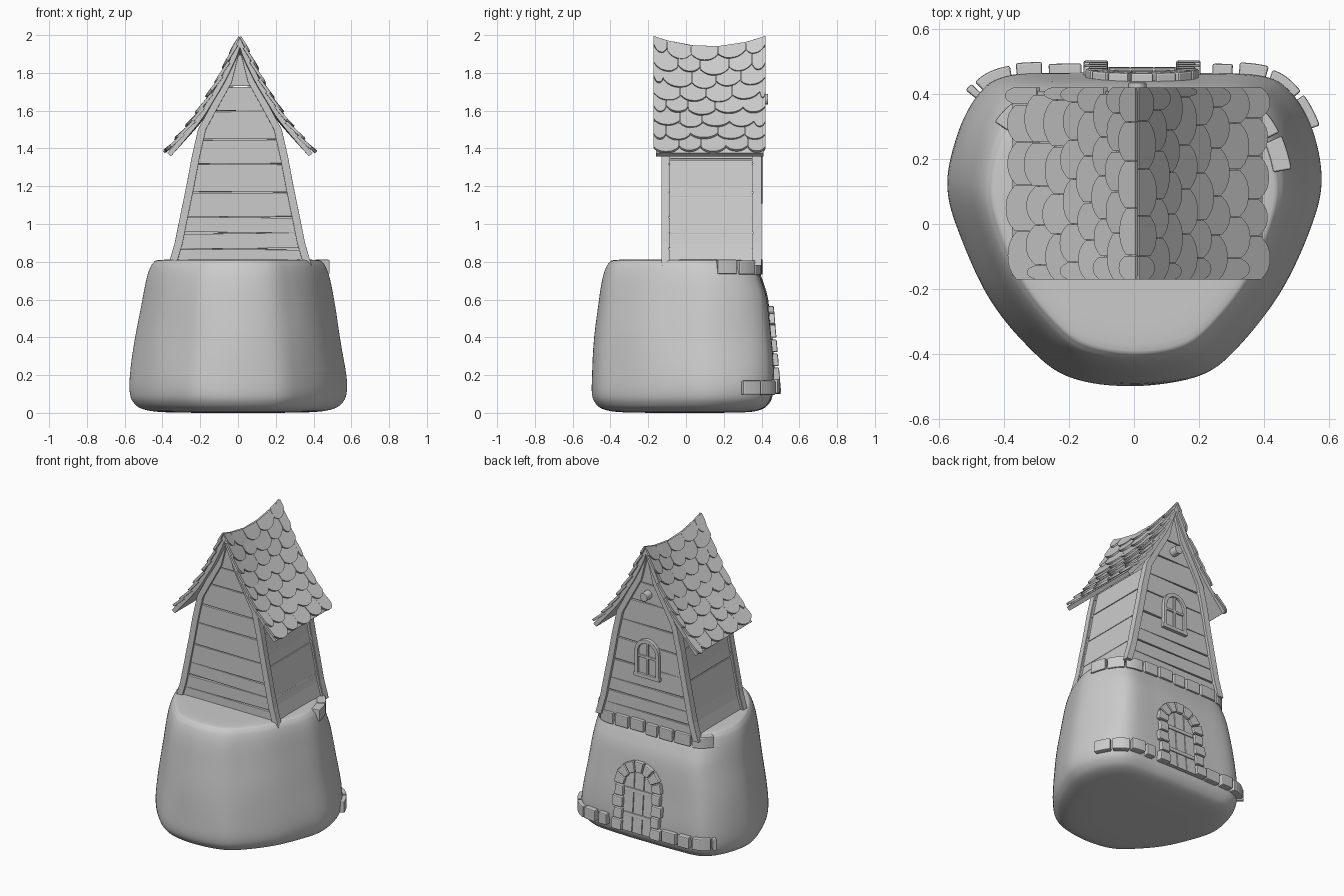
import bpy, bmesh, math, random
from mathutils import Vector, noise

if "Cube" in bpy.data.objects:
    bpy.data.objects.remove(bpy.data.objects["Cube"])

random.seed(4)
grey = bpy.data.materials.new("plain grey")
grey.diffuse_color = (0.6, 0.6, 0.6, 1)
grey.use_nodes = True
grey.node_tree.nodes["Principled BSDF"].inputs["Base Color"].default_value = grey.diffuse_color


def finish(name, bm, bevel=0.0, smooth=False):
    bmesh.ops.recalc_face_normals(bm, faces=bm.faces)
    me = bpy.data.meshes.new(name)
    bm.to_mesh(me)
    bm.free()
    me.materials.append(grey)
    ob = bpy.data.objects.new(name, me)
    bpy.context.collection.objects.link(ob)
    if bevel:
        m = ob.modifiers.new("bevel", 'BEVEL')
        m.width, m.segments = bevel, 2
    if smooth:
        me.shade_smooth()
    return ob


def solid(bm, a, b):
    """Closed solid between two matching outlines."""
    va, vb = [bm.verts.new(p) for p in a], [bm.verts.new(p) for p in b]
    bm.faces.new(va)
    bm.faces.new(vb[::-1])
    for i in range(len(a)):
        j = (i + 1) % len(a)
        bm.faces.new((va[i], vb[i], vb[j], va[j]))


def prism(bm, poly, y0, y1):
    """Outline in x,z extruded along y; y0 and y1 may depend on z."""
    f = lambda y, z: y(z) if callable(y) else y
    solid(bm, [(x, f(y0, z), z) for x, z in poly], [(x, f(y1, z), z) for x, z in poly])


def spline(pts, n, closed=False):
    pts = [Vector(p) for p in pts]
    k, out = len(pts), []
    g = (lambda i: pts[i % k]) if closed else (lambda i: pts[max(0, min(k - 1, i))])
    for i in range(k if closed else k - 1):
        a, b, c, d = g(i - 1), g(i), g(i + 1), g(i + 2)
        for s in range(n):
            t = s / n
            out.append(0.5 * (2 * b + (c - a) * t + (2 * a - 5 * b + 4 * c - d) * t * t
                              + (3 * b - a - 3 * c + d) * t ** 3))
    return out if closed else out + [pts[-1]]


# Rock base: one plan outline scaled at each level (z, side, front, back)
half_plan = [(0, -.5), (.2, -.465), (.33, -.365), (.45, -.215), (.53, -.04), (.57, .12),
             (.545, .28), (.48, .40), (.39, .455), (.2, .465), (0, .465)]
plan = spline(half_plan + [(-x, y) for x, y in half_plan[-2:0:-1]], 10, True)
levels = spline([(0, .3, .3, .3), (.004, .7, .7, .7), (.02, .88, .88, .86), (.05, .96, .96, .94),
                 (.1, 1, 1, .985), (.2, 1, 1, 1), (.4, .95, .97, .97), (.6, .885, .92, .93),
                 (.7, .85, .885, .87), (.76, .82, .85, .82), (.795, .785, .81, .79),
                 (.81, .72, .74, .72), (.812, .4, .4, .4), (.812, .05, .05, .05)], 4)


def ring(l):
    return [Vector((p.x * l[1], p.y * (l[2] if p.y < 0 else l[3]), l[0])) for p in plan]


bm = bmesh.new()
rows = []
for l in levels:
    row = []
    for p in ring(l):
        d = 1 + 0.012 * noise.noise(p * 3.5)
        row.append(bm.verts.new((p.x * d, p.y * d, max(0, p.z))))
    rows.append(row)
for a, b in zip(rows, rows[1:]):
    for i in range(len(a)):
        j = (i + 1) % len(a)
        bm.faces.new((a[i], a[j], b[j], b[i]))
bm.faces.new(rows[0])
bm.faces.new(rows[-1])
finish("rock_base", bm, smooth=True)


# Stone courses following the back of the rock
def course(name, z0, z1, y_right, y_left, out, skip=None):
    r = ring(min(levels, key=lambda l: abs(l[0] - (z0 + z1) / 2)))
    path = [(p, (r[(i + 1) % len(r)] - r[i - 1]).normalized()) for i, p in enumerate(r)
            if p.y > (y_right if p.x > 0 else y_left)]
    bm = bmesh.new()
    run, start = [], 0.0
    want = 0.11
    for p, t in path:
        inside = skip and skip[0] < p.x < skip[1]
        if not inside:
            run.append((p, t))
        length = sum((run[i + 1][0] - run[i][0]).length for i in range(len(run) - 1))
        if length > want or inside or p is path[-1][0]:
            if length > 0.03:
                o = out + random.uniform(-.004, .004)
                dz = random.uniform(-.005, .005)
                core = run[:-1] if len(run) > 3 else run
                edge = [q + o * Vector((s.y, -s.x, 0)) for q, s in core]
                edge += [q - .03 * Vector((s.y, -s.x, 0)) for q, s in core[::-1]]
                solid(bm, [(q.x, q.y, z0 + dz) for q in edge], [(q.x, q.y, z1 + dz) for q in edge])
            run = [] if inside else [(p, t)]
            want = random.uniform(.085, .125)
    finish(name, bm, .006)


course("lower_stones", .10, .175, .28, .37, .033, (-.16, .21))
course("upper_stones", .735, .81, .16, .28, .028)

# Arched door with stone surround on the back of the rock
cx, cz, ri = .025, .395, .105
y_out = lambda z: .50 - .085 * (z - .15)
y_door = lambda z: y_out(z) - .02
y_deep = lambda z: y_out(z) - .08
bm = bmesh.new()
for s in (-1, 1):
    for i in range(4):
        w = (.075, .06)[i % 2]
        z0, z1 = .1 + i * .074, .1 + i * .074 + .066
        prism(bm, [(cx + s * ri, z0), (cx + s * (ri + w), z0), (cx + s * (ri + w), z1), (cx + s * ri, z1)],
              y_deep, y_out)
for i in range(7):
    a0, a1 = math.pi * (i + .06) / 7, math.pi * (i + .94) / 7
    prism(bm, [(cx + r * math.cos(a), cz + r * math.sin(a)) for r, a in
               ((ri, a0), (.175, a0), (.175, a1), (ri, a1))], y_deep, y_out)
finish("door_surround", bm, .006)
bm = bmesh.new()
for x0, x1 in ((-.11, -.038), (-.034, .034), (.038, .11)):
    top = [(x1 + (x0 - x1) * k / 4) for k in range(5)]
    prism(bm, [(cx + x0, .1), (cx + x1, .1)] +
          [(cx + x, cz + math.sqrt(max(.0005, .0125 - x * x))) for x in top], y_deep, y_door)
for z in (.2, .36):
    prism(bm, [(cx - .1, z), (cx + .1, z), (cx + .1, z + .025), (cx - .1, z + .025)],
          y_deep, lambda z: y_door(z) + .007)
finish("door", bm, .002)

# House: half width by height, up to the gable point
HX = .01
edge = [(.78, .38), (.9, .345), (1.0, .325), (1.2, .284), (1.35, .256), (1.5, .222),
        (1.6, .168), (1.75, .085), (1.92, .004)]


def half(z):
    for (z0, w0), (z1, w1) in zip(edge, edge[1:]):
        if z <= z1:
            return w0 + (w1 - w0) * (z - z0) / (z1 - z0)
    return edge[-1][1]


def band(bm, s, z0, z1, o, i, y0, y1):
    """Strip following the wall edge on side s, between insets o and i."""
    zs = [z0] + [z for z, w in edge if z0 < z < z1] + [z1]
    prism(bm, [(HX + s * max(.001, half(z) - o), z) for z in zs] +
          [(HX + s * max(0, half(z) - i), z) for z in zs[::-1]], y0, y1)


posts, sides = bmesh.new(), bmesh.new()
for s in (-1, 1):
    for y0, y1 in ((-.13, -.09), (.355, .40)):
        band(posts, s, .78, 1.92, 0, .042, y0, y1)
    for z0, z1 in ((.78, .945), (.95, 1.14), (1.145, 1.34), (1.345, 1.5)):
        band(sides, s, z0, z1, .016 + random.uniform(0, .004), .05, -.095, .36)
finish("corner_posts", posts, .004)
finish("side_planks", sides, .002)
bm = bmesh.new()
cuts = [.78, .87, .955, 1.04, 1.17, 1.32, 1.45, 1.6, 1.73, 1.9]
for back in (0, 1):
    for z0, z1 in zip(cuts, cuts[1:]):
        j = random.uniform(0, .005)
        t = random.uniform(-.004, .004)
        w0, w1 = half(z0) - .005, max(.004, half(z1 - .006) - .005)
        y = (.35, .381 + j) if back else (-.113 - j, -.085)
        prism(bm, [(HX - w0, z0 + t), (HX + w0, z0 - t), (HX + w1, z1 - .005 - t), (HX - w1, z1 - .005 + t)], *y)
finish("gable_planks", bm, .002)
bm = bmesh.new()
prism(bm, [(HX + s * (half(z) - .025), z) for s, zs in ((1, (.78, 1.2, 1.5)), (-1, (1.5, 1.2, .78))) for z in zs],
      -.1, .37)
finish("house_core", bm)

# Arched window and peg on the back gable
arch = lambda r: [(HX + r, 1.12)] + [(HX + r * math.cos(a * math.pi / 10), 1.27 + r * 1.05 * math.sin(a * math.pi / 10))
                                     for a in range(11)] + [(HX - r, 1.12)]
bm = bmesh.new()
prism(bm, arch(.09) + arch(.066)[::-1], .37, .404)
for x0, x1, z0, z1 in ((-.095, .095, 1.105, 1.13), (-.07, .07, 1.235, 1.251), (-.008, .008, 1.12, 1.345)):
    prism(bm, [(HX + x0, z0), (HX + x1, z0), (HX + x1, z1), (HX + x0, z1)], .37, .404 if z1 < 1.2 else .398)
finish("window_frame", bm, .003)
bm = bmesh.new()
prism(bm, arch(.07), .38, .389)
finish("window_pane", bm)
bm = bmesh.new()
prism(bm, [(HX + .028 * math.cos(a * math.pi / 8), 1.66 + .028 * math.sin(a * math.pi / 8)) for a in range(16)],
      .36, .435)
finish("beam_peg", bm, .003)

# Roof surface: curved profile with a sagging ridge
prof = spline([(0, 1.993), (.05, 1.88), (.1, 1.775), (.155, 1.68), (.22, 1.575), (.3, 1.475), (.385, 1.375)], 4)
cum = [0]
for a, b in zip(prof, prof[1:]):
    cum.append(cum[-1] + (b - a).length)
L = cum[-1]


def roof(side, s, y, h):
    i = max(k for k in range(len(prof) - 1) if cum[k] <= max(0, s))
    t = (prof[i + 1] - prof[i]).normalized()
    p = prof[i] + t * (s - cum[i]) + h * Vector((-t.y, t.x))
    sag = .055 * max(0, 1 - ((y - .125) / .295) ** 2) * max(0, 1 - s / L) ** 1.3
    return HX + side * max(0, p.x), y, p.y - sag


bm = bmesh.new()
ys = [-.16 + .57 * k / 10 for k in range(11)]
ss = [L * k / 16 for k in range(17)]
for side in (-1, 1):
    for y0, y1 in zip(ys, ys[1:]):
        sec = [(s, 0) for s in ss] + [(s, -.026) for s in ss[::-1]]
        solid(bm, [roof(side, s, y0, h) for s, h in sec], [roof(side, s, y1, h) for s, h in sec])
finish("roof_boards", bm)

# Scalloped shingles in eight overlapping rows
bm = bmesh.new()
N, Y0, Y1 = 8, -.172, .422
for side in (-1, 1):
    for r in range(N):
        y = Y0 - (.07 if r % 2 else 0)
        while y < Y1 - .03:
            w = random.uniform(.115, .15)
            a, b = max(Y0, y) + .001, min(Y1, y + w) - .001
            y += w
            if b - a < .025:
                continue
            end = L * (1 - r / N) + random.uniform(-.008, .01)
            top = max(0, end - L / N * 1.4)
            lift = .022 + random.uniform(-.003, .005)
            pts = [(top, a)] + [(end - .036 * abs(2 * k / 8 - 1) ** 2.5, a + (b - a) * k / 8)
                                for k in range(9)] + [(top, b)]
            hh = lambda s: .006 + (lift - .006) * (s - top) / (end - top)
            solid(bm, [roof(side, s, v, hh(s)) for s, v in pts], [roof(side, s, v, hh(s) - .015) for s, v in pts])
finish("roof_shingles", bm)
